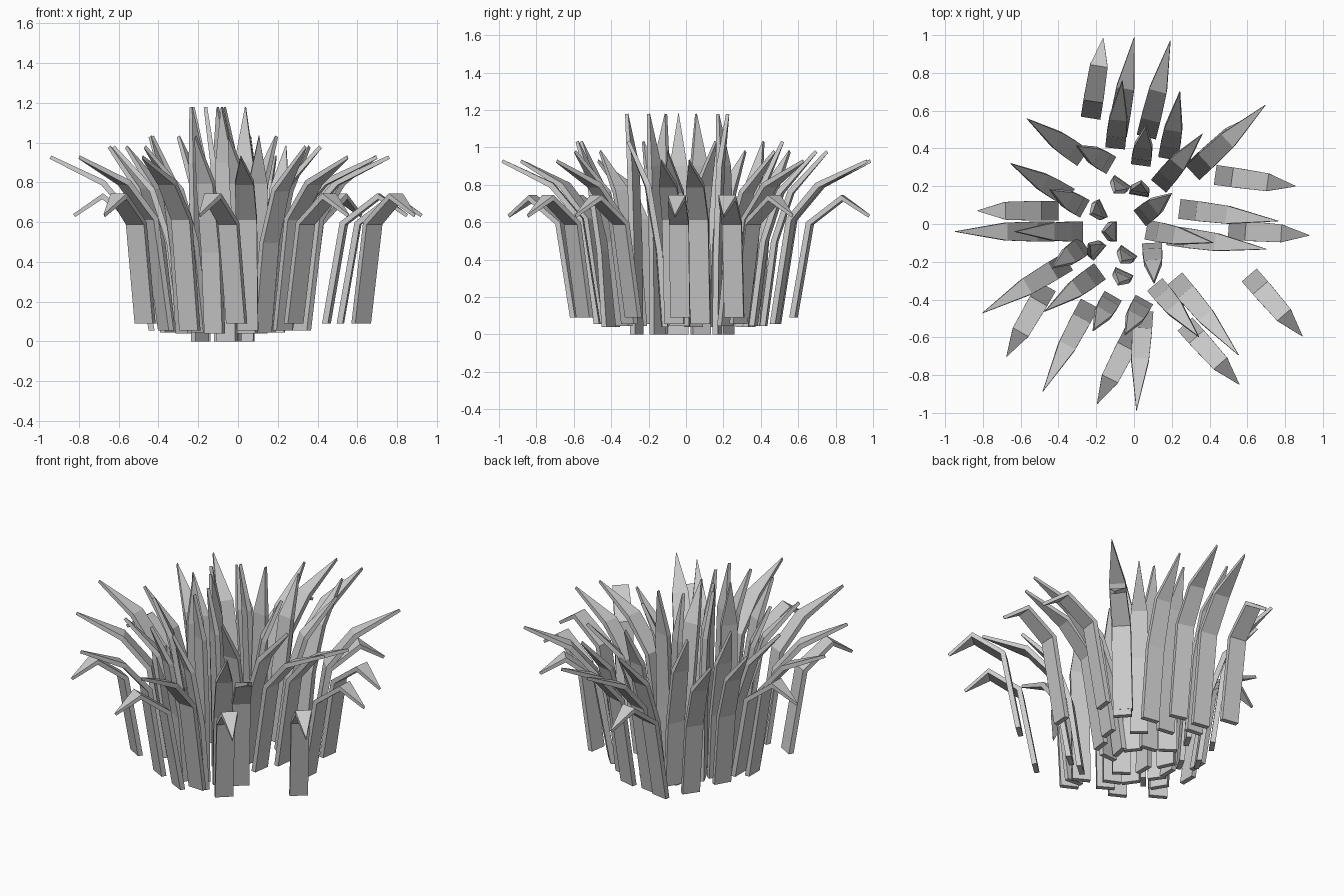
import bpy, bmesh, math
from mathutils import Vector

if "Cube" in bpy.data.objects:
    bpy.data.objects.remove(bpy.data.objects["Cube"])

WIDTH = 0.105
THICK = 0.03


def blade(name, profile, x, y, angle):
    """Flat bent strip following an (r, z) profile, ending in a point."""
    a = math.radians(angle)
    out = Vector((math.cos(a), math.sin(a), 0))
    side = Vector((-math.sin(a), math.cos(a), 0))
    origin = Vector((x, y, 0))
    bm = bmesh.new()
    rings = []
    n = len(profile)
    for i, (r, z) in enumerate(profile):
        p0, p1 = profile[max(i - 1, 0)], profile[min(i + 1, n - 1)]
        d = Vector((p1[0] - p0[0], p1[1] - p0[1])).normalized()
        t = THICK * (0.6 if i == n - 1 else 1.0)
        if i == 0:
            off = (t, 0.0)               # level cut at the foot
        else:
            off = (d.y * t, -d.x * t)
        w = WIDTH / 2 * (1, 1, 0.9, 0.03)[max(0, i - (n - 4))]
        ring = []
        for k, s in ((0, -1), (0, 1), (1, 1), (1, -1)):
            p = origin + out * (r + off[0] * k) + side * (w * s)
            p.z = z + off[1] * k
            ring.append(bm.verts.new(p))
        rings.append(ring)
    for lo, hi in zip(rings, rings[1:]):
        for j in range(4):
            k = (j + 1) % 4
            bm.faces.new((lo[j], lo[k], hi[k], hi[j]))
    bm.faces.new(rings[0][::-1])
    bm.faces.new(rings[-1])
    bmesh.ops.recalc_face_normals(bm, faces=bm.faces)
    me = bpy.data.meshes.new(name)
    bm.to_mesh(me)
    bm.free()
    bpy.context.collection.objects.link(bpy.data.objects.new(name, me))


# Side profiles (r, z), from upright centre to drooping rim
PROFILES = {
    "centre_blade": [(0, 0), (.005, .45), (.02, .9), (.065, 1.18)],
    "inner_blade": [(0, .04), (.03, .45), (.09, .8), (.2, 1.035)],
    "middle_blade": [(0, .045), (.06, .5), (.15, .77), (.35, .985)],
    "arching_blade": [(0, .055), (.09, .62), (.25, .81), (.52, .935)],
    "drooping_blade": [(0, .09), (.09, .6), (.28, .745), (.43, .64)],
}

# Foot position and heading of each blade: x, y, degrees
PLACES = {
    "centre_blade": [
        (-.06, .23, 235), (.025, .15, 80), (-.16, .085, 205), (-.09, -.04, 180),
        (-.18, -.155, 140), (-.025, -.14, 235), (-.05, -.25, 245)],
    "inner_blade": [
        (.035, .31, 82), (.03, .03, 38), (.095, -.1, -87), (-.12, .31, 150),
        (-.26, .08, 151), (-.26, -.11, 215), (-.11, -.38, 240), (.055, -.4, 241)],
    "middle_blade": [
        (-.1, .4, 84), (.18, .345, 80), (.13, .2, 50), (.065, -.03, -11),
        (.11, -.32, -50), (-.27, -.04, 180), (-.18, -.25, 216),
        (-.27, .35, 145), (-.34, .14, 150)],
    "arching_blade": [
        (-.09, .47, 80), (.065, .46, 76), (.31, .27, 43), (.24, .08, -7),
        (.18, -.06, -8), (.215, -.29, -50), (.05, -.46, -94),
        (-.235, -.42, -118), (-.35, -.2, -149), (-.42, -.04, 180)],
    "drooping_blade": [
        (.43, .26, -8), (.5, -.03, -4), (.61, -.27, -49), (.27, -.53, -48),
        (-.4, .07, 180), (-.46, -.33, -120), (0, -.57, -117),
        (-.23, .56, 81), (.31, .28, 43)],
}

for kind, places in PLACES.items():
    for i, (x, y, ang) in enumerate(places):
        blade(f"{kind}_{i + 1}", PROFILES[kind], x, y, ang)
